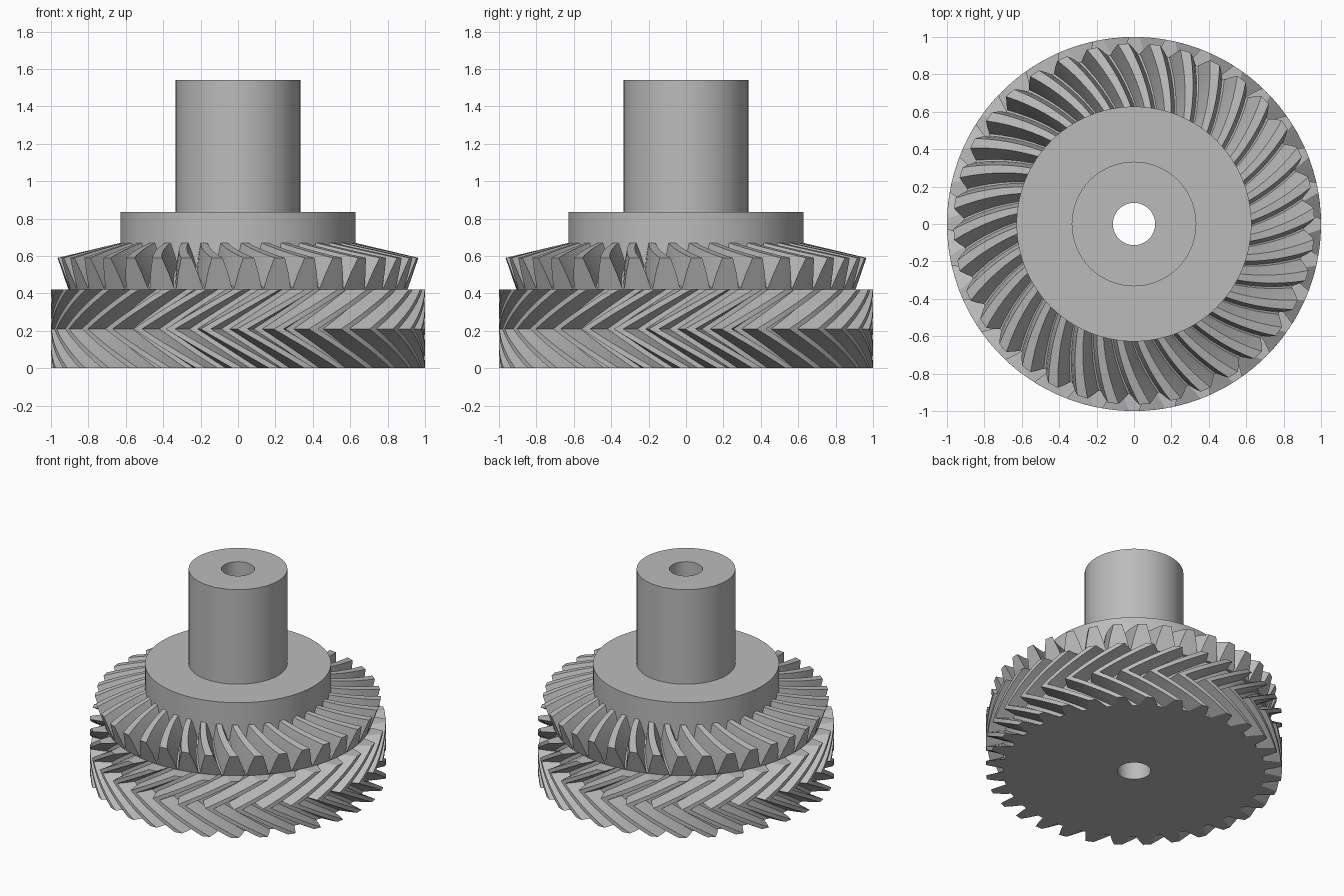
import bpy, bmesh, math

if "Cube" in bpy.data.objects:
    bpy.data.objects.remove(bpy.data.objects["Cube"])

BORE = 0.113

steel = bpy.data.materials.new("plain grey")
steel.use_nodes = True
GREY = (0.5, 0.5, 0.5, 1)
steel.diffuse_color = GREY
steel.node_tree.nodes["Principled BSDF"].inputs["Base Color"].default_value = GREY


def loft(name, rings, closed=False):
    """Skin a list of equally long rings of (radius, angle, z) points."""
    bm = bmesh.new()
    loops = [[bm.verts.new((r * math.cos(a), r * math.sin(a), z)) for r, a, z in ring]
             for ring in rings]
    pairs = list(zip(loops, loops[1:]))
    if closed:
        pairs.append((loops[-1], loops[0]))
    for low, high in pairs:
        n = len(low)
        for i in range(n):
            j = (i + 1) % n
            bm.faces.new((low[i], low[j], high[j], high[i]))
    bmesh.ops.recalc_face_normals(bm, faces=bm.faces)
    mesh = bpy.data.meshes.new(name)
    bm.to_mesh(mesh)
    bm.free()
    mesh.materials.append(steel)
    obj = bpy.data.objects.new(name, mesh)
    bpy.context.collection.objects.link(obj)
    bpy.ops.object.select_all(action="DESELECT")
    obj.select_set(True)
    bpy.context.view_layer.objects.active = obj
    bpy.ops.object.shade_smooth_by_angle(angle=math.radians(25))
    return obj


def lathe(name, profile, sides=96):
    rings = [[(r, math.tau * i / sides, z) for i in range(sides)] for r, z in profile]
    return loft(name, rings, closed=True)


def teeth(count, shape, phase=0.0):
    """Angle and height (0 root, 1 tip) of each outline point of a gear."""
    pitch = math.tau / count
    half = [(-f, h) for f, h in shape]
    full = half + [(-f, h) for f, h in reversed(half)]
    return [((k + f) * pitch + phase, h) for k in range(count) for f, h in full]


# Herringbone gear: the outline twists to mid height and back again
outline = teeth(32, [(0.37, 0), (0.26, 0.5), (0.14, 1)])
ROOT, DEPTH, HEIGHT, TWIST, STEPS = 0.885, 0.115, 0.42, -0.37, 12
sections = []
for s in range(STEPS + 1):
    t = s / STEPS
    turn = TWIST * (1 - abs(2 * t - 1))
    sections.append([(ROOT + DEPTH * h, a + turn, HEIGHT * t) for a, h in outline])
bore_rings = [[(BORE, a, z) for a, h in outline] for z in (0, HEIGHT)]
loft("herringbone_gear", [bore_rings[0]] + sections + [bore_rings[1]], closed=True)

# Spiral bevel gear: teeth shrink toward the cone apex while turning
APEX, SPIRAL, INNER = 0.82, math.radians(-10.5), 0.64
outline = teeth(36, [(0.46, 0), (0.33, 0.5), (0.17, 1)], math.radians(3.4))
rings = [[(r, a, 0.42) for a, h in outline] for r in (0.5, 0.905)]
for s in range(7):
    t = s / 6
    scale = 1 - (1 - INNER) * t
    turn = SPIRAL * t
    rings.append([((0.91 + 0.055 * h) * scale, a + turn,
                   APEX + (0.43 + 0.16 * h - APEX) * scale) for a, h in outline])
rings.append([(0.5, a + SPIRAL, 0.6) for a, h in outline])
loft("bevel_gear", rings, closed=True)

# Collar and shaft share the central bore
lathe("collar", [(BORE, 0.42), (0.628, 0.42), (0.628, 0.835), (BORE, 0.835)])
lathe("shaft", [(BORE, 0.835), (0.333, 0.835), (0.333, 1.54), (BORE, 1.54)])
